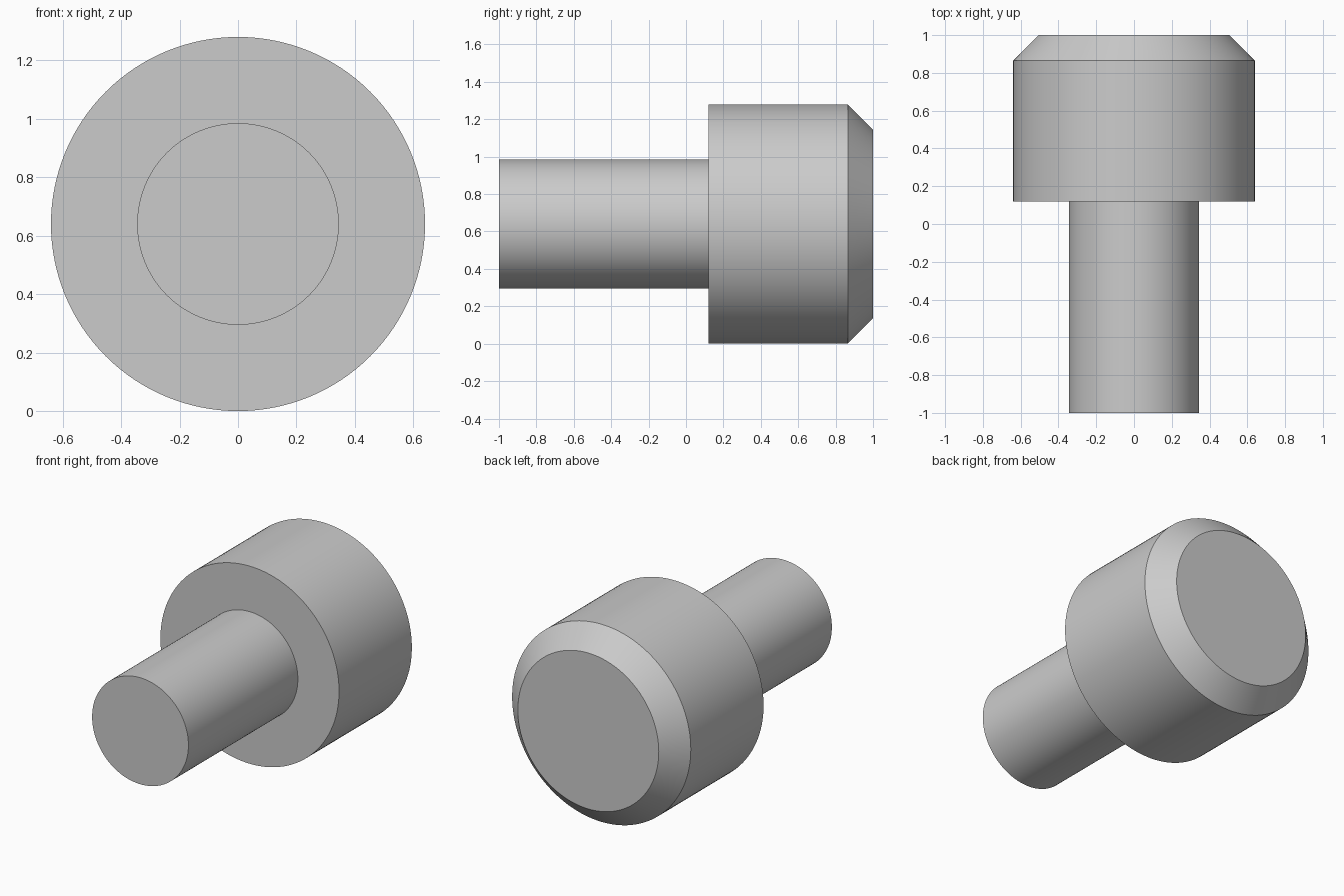
import bpy
import bmesh
import math
from mathutils import Matrix, Vector

cube = bpy.data.objects.get("Cube")
if cube:
    bpy.data.objects.remove(cube, do_unlink=True)

SEGMENTS = 128
AXIS_HEIGHT = 0.64

# Plain grey finish
grey = bpy.data.materials.new("plain_grey")
grey.use_nodes = True
colour = (0.6, 0.6, 0.6, 1)
grey.diffuse_color = colour
grey.node_tree.nodes["Principled BSDF"].inputs["Base Color"].default_value = colour


def turned_part(name, profile):
    """Revolve (radius, y) points around the y axis and cap both ends."""
    bm = bmesh.new()
    rings = []
    for radius, y in profile:
        place = Matrix.Translation((0, y, 0)) @ Matrix.Rotation(math.pi / 2, 4, "X")
        ring = bmesh.ops.create_circle(bm, segments=SEGMENTS, radius=radius, matrix=place)
        rings.append(ring["verts"])
    for a, b in zip(rings, rings[1:]):
        for i in range(SEGMENTS):
            j = (i + 1) % SEGMENTS
            bm.faces.new((a[i], a[j], b[j], b[i]))
    bm.faces.new(rings[0])
    bm.faces.new(rings[-1])
    bmesh.ops.recalc_face_normals(bm, faces=bm.faces)
    mesh = bpy.data.meshes.new(name)
    bm.to_mesh(mesh)
    bm.free()
    mesh.materials.append(grey)
    obj = bpy.data.objects.new(name, mesh)
    obj.location = Vector((0, 0, AXIS_HEIGHT))
    bpy.context.collection.objects.link(obj)
    bpy.ops.object.select_all(action="DESELECT")
    obj.select_set(True)
    bpy.context.view_layer.objects.active = obj
    bpy.ops.object.shade_smooth_by_angle(angle=math.radians(30))
    return obj


# One solid: narrow shaft, flat shoulder, wide head with a chamfered back rim
turned_part("stepped_pin", [
    (0.345, -1), (0.345, 0.12),
    (0.64, 0.12), (0.64, 0.865),
    (0.505, 1),
])
